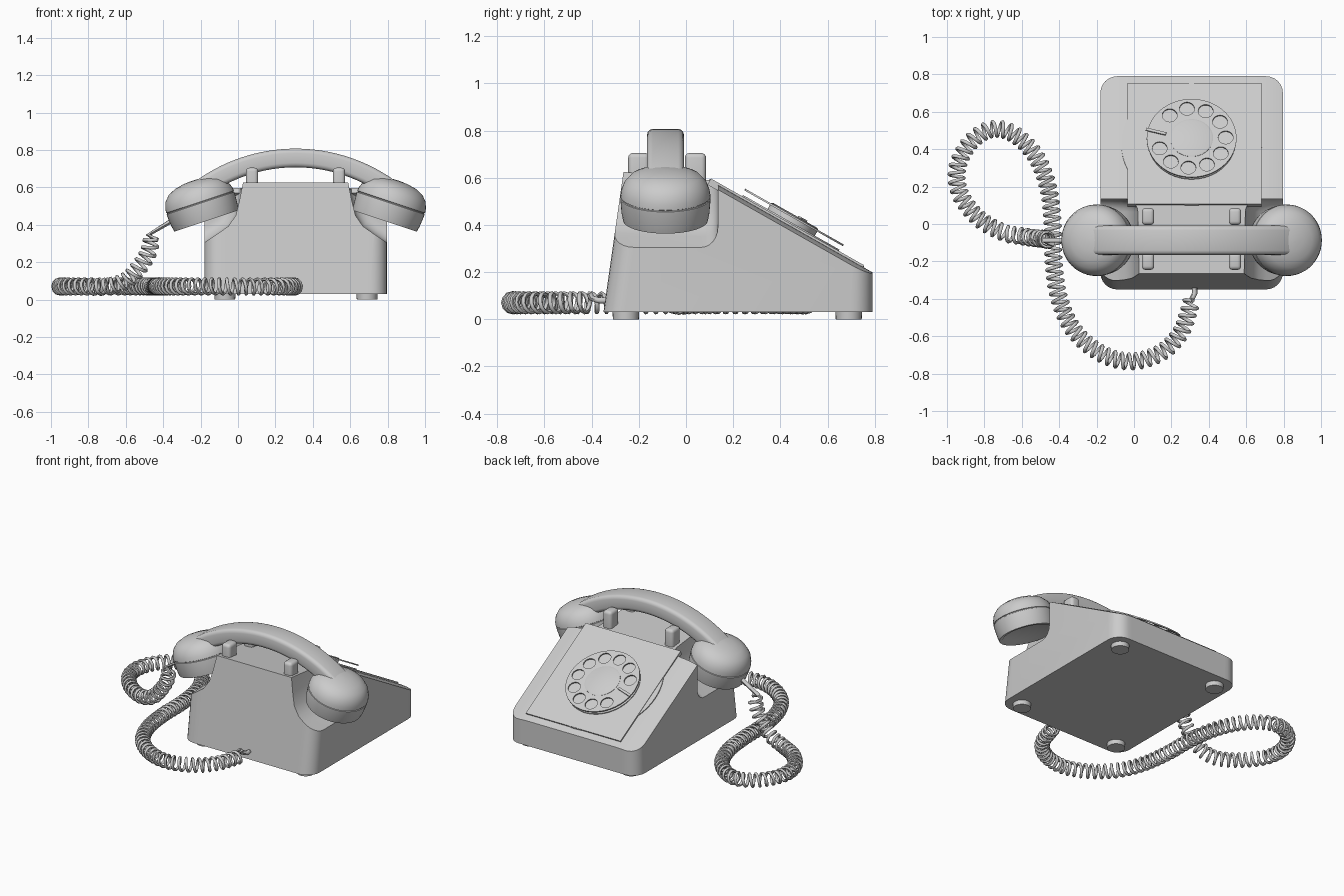
import bpy, bmesh, math
from mathutils import Matrix, Vector

if "Cube" in bpy.data.objects:
    bpy.data.objects.remove(bpy.data.objects["Cube"], do_unlink=True)

grey = bpy.data.materials.new("light_grey")
grey.use_nodes = True
grey.diffuse_color = (0.6, 0.6, 0.6, 1)
grey.node_tree.nodes["Principled BSDF"].inputs["Base Color"].default_value = (0.6, 0.6, 0.6, 1)

MID = 0.308     # centre line of the telephone in x
SLOPE = 0.566   # fall of the dial face per unit of y


def activate(ob):
    bpy.ops.object.select_all(action='DESELECT')
    ob.select_set(True)
    bpy.context.view_layer.objects.active = ob


def smooth(ob, angle=35):
    activate(ob)
    bpy.ops.object.shade_smooth_by_angle(angle=math.radians(angle))


def finish(name, bm, matrix=None, angle=35):
    if matrix:
        bm.transform(matrix)
    bm.normal_update()
    bmesh.ops.recalc_face_normals(bm, faces=bm.faces[:])
    if bm.calc_volume(signed=True) < 0:
        bmesh.ops.reverse_faces(bm, faces=bm.faces[:])
    me = bpy.data.meshes.new(name)
    bm.to_mesh(me)
    bm.free()
    ob = bpy.data.objects.new(name, me)
    me.materials.append(grey)
    bpy.context.collection.objects.link(ob)
    smooth(ob, angle)
    return ob


def loft(rings):
    """Skin closed rings of equal length and cap both ends."""
    bm = bmesh.new()
    vs = [[bm.verts.new(p) for p in ring] for ring in rings]
    n = len(rings[0])
    for a, b in zip(vs, vs[1:]):
        for i in range(n):
            j = (i + 1) % n
            bm.faces.new((a[i], a[j], b[j], b[i]))
    bm.faces.new(vs[0][::-1])
    bm.faces.new(vs[-1])
    bm.normal_update()
    return bm


def lathe(profile, sides=48):
    """Revolve (radius, height) pairs around z."""
    return loft([[(r * math.cos(2 * math.pi * k / sides), r * math.sin(2 * math.pi * k / sides), z)
                  for k in range(sides)] for r, z in profile])


def box(size, bevel=0.0, segments=4):
    bm = bmesh.new()
    bmesh.ops.create_cube(bm, size=1, matrix=Matrix.Diagonal((*size, 1)))
    if bevel:
        bmesh.ops.bevel(bm, geom=bm.edges[:], offset=bevel, segments=segments, profile=0.5, affect='EDGES')
    return bm


def cut(ob, cutter):
    mod = ob.modifiers.new("cut", 'BOOLEAN')
    mod.operation, mod.solver, mod.object = 'DIFFERENCE', 'EXACT', cutter
    activate(ob)
    bpy.ops.object.modifier_apply(modifier=mod.name)
    bpy.data.objects.remove(cutter, do_unlink=True)


# Body: side profiles lofted across the width, with rounded plan corners and a crowned face
R, HALF = 0.09, 0.488
depths = [R * (1 - math.cos(math.pi / 2 * k / 6)) for k in range(7)] + [0.115, 0.15]
stations = [(-HALF + d, d) for d in depths] + [(HALF - d, d) for d in reversed(depths)]
rings = []
for x, d in stations:
    e = max(0, R - d)
    s = R - math.sqrt(R * R - e * e)
    drop = 0.02 * max(0, 1 - d / 0.15) ** 2
    face = lambda y: 0.59 - SLOPE * (y - 0.10) - drop
    rings.append([(MID + x, y, z) for y, z in (
        (-0.35 + s, 0.03), (0.79 - s, 0.03), (0.79 - s, face(0.79 - s)),
        (0.10, face(0.10)), (-0.265 + s, 0.625))])
body = finish("body", loft(rings))

# Scooped shoulders under the two ends of the handset
scoop = [(0.27, 0.68), (0.30, 0.53), (0.32, 0.45), (0.36, 0.392), (0.42, 0.35),
         (0.488, 0.305), (0.65, 0.20), (0.65, 0.9), (0.22, 0.9)]
for side in (-1, 1):
    bm = loft([[(MID + side * x, y, z) for x, z in scoop] for y in (-0.6, 0.135)])
    rim = [e for e in bm.edges if all(v.co.y > 0 for v in e.verts)]
    bmesh.ops.bevel(bm, geom=rim, offset=0.07, segments=6, profile=0.5, affect='EDGES')
    cut(body, finish("scoop_cutter", bm))
smooth(body, 30)

# Feet
for i, x in enumerate((-0.07, 0.69)):
    for j, y in enumerate((-0.255, 0.69)):
        finish(f"foot_{i}{j}", lathe([(0.055, 0), (0.057, 0.04)], 24), Matrix.Translation((x, y, 0)))

# Cradle prongs
for i, x in enumerate((0.075, 0.54)):
    for j, y in enumerate((-0.2, 0.04)):
        finish(f"cradle_prong_{i}{j}", box((0.066, 0.09, 0.16), 0.02), Matrix.Translation((x, y, 0.625)))

# Dial assembly, on the sloping face
tilt = (Matrix.Translation((MID, 0.43, 0.60 - SLOPE * 0.33))
        @ Matrix.Rotation(-math.atan(SLOPE), 4, 'X'))
on_face = lambda x, y, z: tilt @ Matrix.Translation((x, y, z))
finish("face_panel", box((0.715, 0.745, 0.03)), on_face(0.016, 0, -0.015))
finish("panel_disc", lathe([(0.376, -0.03), (0.376, -0.003)], 64), on_face(0, 0, 0))
finish("number_plate", lathe([(0.235, -0.01), (0.235, 0.006)], 64), on_face(0, 0.015, 0))
wheel = finish("finger_wheel", lathe([(0.24, 0.026), (0.24, 0.034)], 64), on_face(0, 0.015, 0))
for k in range(10):
    a = math.radians(130 - 32.2 * k)
    hole = lathe([(0.04, 0), (0.04, 0.08)], 24)
    cut(wheel, finish("hole_cutter", hole, on_face(0.182 * math.cos(a), 0.015 + 0.182 * math.sin(a), 0)))
smooth(wheel)
finish("dial_hub", lathe([(0.115, 0), (0.115, 0.036), (0.105, 0.04)]), on_face(0, 0.015, 0))
finish("finger_stop", box((0.11, 0.016, 0.008)),
       on_face(-0.19, 0.05, 0.042) @ Matrix.Rotation(math.radians(-15), 4, 'Z'))

# Handset grip: rounded block section swept along an arc
GRIP_Y, ARC = -0.087, 0.86
section = []
for sx, sy, start in ((1, 1, 0), (-1, 1, 90), (-1, -1, 180), (1, -1, 270)):
    for k in range(4):
        a = math.radians(start + 30 * k)
        section.append((sx * 0.054 + 0.024 * math.cos(a), sy * 0.026 + 0.024 * math.sin(a)))
rings = []
for k in range(37):
    t = -1 + k / 18
    a = 0.74 * t
    shrink = math.sqrt(max(0.12, 1 - max(0, (abs(t) - 0.88) / 0.12) ** 2))
    ring = []
    for u, v in section:
        rad = ARC + v
        ring.append((MID + rad * math.sin(a), GRIP_Y + u * shrink, rad * math.cos(a) - 0.103))
    rings.append(ring)
finish("handset_grip", loft(rings), angle=40)

# Handset cups, tilted towards each other
cup = [(0.14, 0.012), (0.16, 0), (0.18, 0), (0.186, 0.03), (0.191, 0.09), (0.191, 0.1),
       (0.187, 0.102), (0.187, 0.106), (0.191, 0.108), (0.188, 0.13), (0.175, 0.165),
       (0.148, 0.195), (0.105, 0.215), (0.055, 0.225), (0.01, 0.228)]
for side, name in ((-1, "mouthpiece"), (1, "earpiece")):
    finish(name, lathe(cup), Matrix.Translation((MID + side * 0.477, GRIP_Y, 0.42))
           @ Matrix.Rotation(side * math.radians(18.4), 4, 'Y'))


def tube(name, points, radius):
    cu = bpy.data.curves.new(name, 'CURVE')
    cu.dimensions, cu.bevel_depth, cu.bevel_resolution, cu.use_fill_caps = '3D', radius, 1, True
    sp = cu.splines.new('POLY')
    sp.points.add(len(points) - 1)
    for p, co in zip(sp.points, points):
        p.co = (*co, 1)
    ob = bpy.data.objects.new(name, cu)
    cu.materials.append(grey)
    bpy.context.collection.objects.link(ob)
    activate(ob)
    bpy.ops.object.convert(target='MESH')
    smooth(bpy.context.object, 60)


# Coiled cord: ground loop, then a rise to the mouthpiece
low = [(0.31, -0.41), (0.25, -0.58), (0.14, -0.69), (-0.02, -0.735), (-0.18, -0.69), (-0.32, -0.57),
       (-0.40, -0.40), (-0.43, -0.2), (-0.435, 0), (-0.46, 0.2), (-0.53, 0.37), (-0.65, 0.485),
       (-0.77, 0.505), (-0.88, 0.43), (-0.945, 0.3), (-0.93, 0.16), (-0.83, 0.03), (-0.70, -0.045)]
knots = [Vector((x, y, 0.07)) for x, y in low]
knots += [Vector(p) for p in ((-0.60, -0.065, 0.1), (-0.53, -0.075, 0.17), (-0.48, -0.08, 0.25), (-0.46, -0.085, 0.33))]
knots = [2 * knots[0] - knots[1]] + knots + [2 * knots[-1] - knots[-2]]
path = []
for a, b, c, d in zip(knots, knots[1:], knots[2:], knots[3:]):
    for k in range(60):
        t = k / 60
        path.append(0.5 * (2 * b + (c - a) * t + (2 * a - 5 * b + 4 * c - d) * t ** 2
                           + (3 * b - a - 3 * c + d) * t ** 3))
PITCH, COIL, STEPS = 0.042, 0.04, 12
coil, travelled, due = [], 0.0, 0.0
up = Vector((0, 0, 1))
for p, q in zip(path, path[1:]):
    seg = q - p
    along = seg.normalized()
    up = (up - along * up.dot(along)).normalized()
    across = along.cross(up)
    while due < travelled + seg.length:
        a = 2 * math.pi * due / PITCH
        coil.append(p + along * (due - travelled) + COIL * (up * math.cos(a) + across * math.sin(a)))
        due += PITCH / STEPS
    travelled += seg.length
tube("coiled_cord", coil, 0.0095)
tube("cord_body_end", [(0.325, -0.33, 0.08), (0.325, -0.37, 0.08), (0.31, -0.40, 0.09), coil[0]], 0.014)
tube("cord_handset_end", [coil[-1], (-0.48, -0.087, 0.345), (-0.34, -0.087, 0.43)], 0.014)
